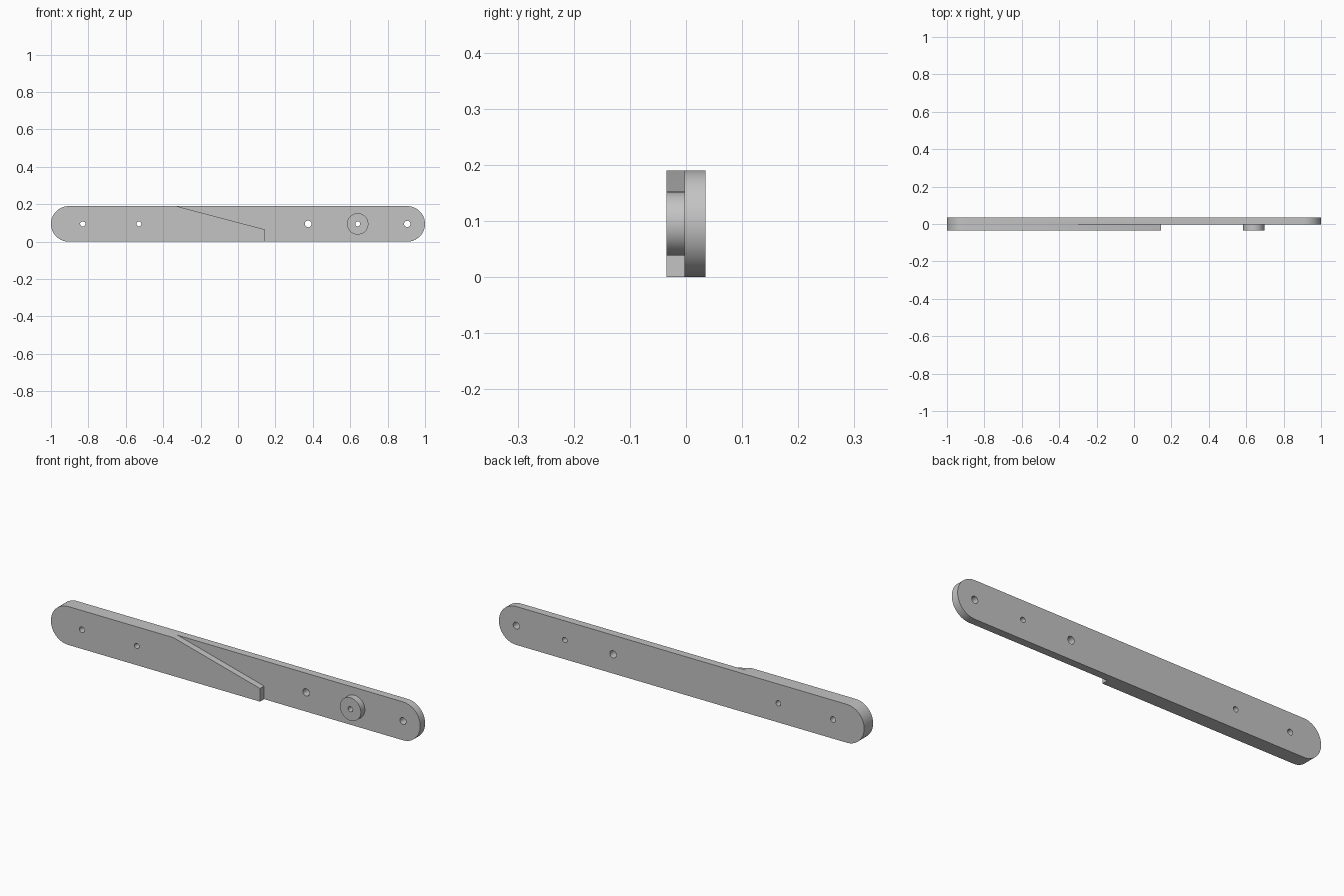
import bpy, bmesh, math

cube = bpy.data.objects.get("Cube")
if cube:
    bpy.data.objects.remove(cube, do_unlink=True)

FRONT, STEP, BACK = -0.035, -0.003, 0.035
R = 0.095  # half the height of the bar, also its end radius

grey = bpy.data.materials.new("plain_grey")
grey.use_nodes = True
colour = (0.55, 0.55, 0.55, 1)
grey.diffuse_color = colour
grey.node_tree.nodes["Principled BSDF"].inputs["Base Color"].default_value = colour


def arc(x, z, r, start, end, n):
    """Points on an arc in the xz plane, angles in degrees."""
    angles = [math.radians(start + (end - start) * i / n) for i in range(n + 1)]
    return [(x + r * math.cos(a), z + r * math.sin(a)) for a in angles]


def prism(name, outline, y0, y1):
    """Extrude an xz outline from y0 to y1."""
    bm = bmesh.new()
    face = bm.faces.new([bm.verts.new((x, y0, z)) for x, z in outline])
    side = bmesh.ops.extrude_face_region(bm, geom=[face])["geom"]
    moved = [v for v in side if isinstance(v, bmesh.types.BMVert)]
    bmesh.ops.translate(bm, verts=moved, vec=(0, y1 - y0, 0))
    bmesh.ops.recalc_face_normals(bm, faces=bm.faces)
    mesh = bpy.data.meshes.new(name)
    bm.to_mesh(mesh)
    bm.free()
    mesh.materials.append(grey)
    obj = bpy.data.objects.new(name, mesh)
    bpy.context.collection.objects.link(obj)
    return obj


def disc(name, x, r, y0, y1, n):
    return prism(name, arc(x, R, r, 0, 360, n)[:-1], y0, y1)


def combine(target, tool, operation):
    """Apply a boolean and remove the tool."""
    mod = target.modifiers.new(operation, "BOOLEAN")
    mod.operation, mod.object, mod.solver = operation, tool, "EXACT"
    bpy.context.view_layer.objects.active = target
    bpy.ops.object.modifier_apply(modifier=mod.name)
    bpy.data.objects.remove(tool, do_unlink=True)


# Round-ended bar at full thickness
ends = arc(1 - R, R, R, -90, 90, 32) + arc(R - 1, R, R, 90, 270, 32)
bar = prism("arm_bar", ends, FRONT, BACK)

# Recess in front, leaving the thick end with its sloping wedge
recess = [(-0.53, 0.243), (0.145, 0.065), (0.145, -0.1), (1.2, -0.1), (1.2, 0.243)]
combine(bar, prism("recess_cutter", recess, FRONT - 0.1, STEP), "DIFFERENCE")

# Round boss on the thin end
combine(bar, disc("boss", 0.64, 0.057, FRONT, STEP + 0.01, 48), "UNION")

# Through holes
for x, r in [(-0.83, 0.014), (-0.53, 0.013), (0.375, 0.018), (0.64, 0.013), (0.905, 0.017)]:
    combine(bar, disc("drill", x, r, FRONT - 0.1, BACK + 0.1, 24), "DIFFERENCE")

bpy.ops.object.select_all(action="DESELECT")
bar.select_set(True)
bpy.context.view_layer.objects.active = bar
bpy.ops.object.shade_smooth_by_angle(angle=math.radians(30))
